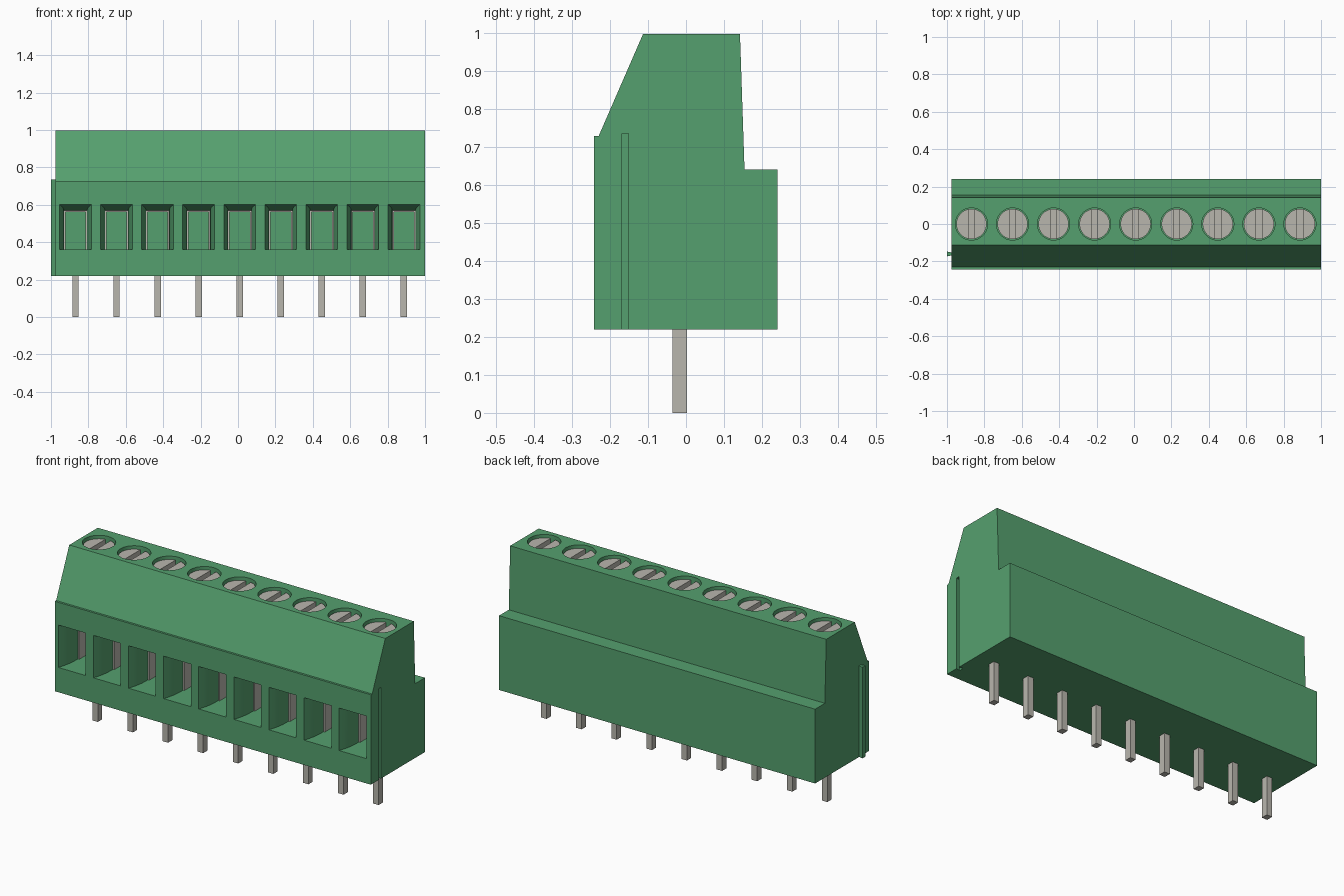
import bpy, bmesh, math
from mathutils import Matrix, Vector

if "Cube" in bpy.data.objects:
    bpy.data.objects.remove(bpy.data.objects["Cube"])

COUNT, PITCH, FIRST = 9, 0.2195, -0.869
CENTRES = [FIRST + i * PITCH for i in range(COUNT)]
X0, X1, BASE, TOP = -0.976, 1.0, 0.22, 0.997


def material(name, colour):
    m = bpy.data.materials.new(name)
    m.use_nodes = True
    m.diffuse_color = (*colour, 1)
    m.node_tree.nodes["Principled BSDF"].inputs["Base Color"].default_value = (*colour, 1)
    return m


GREEN = material("green plastic", (0.091, 0.352, 0.156))
GREY = material("tin grey metal", (0.485, 0.468, 0.423))


def finish(bm, name, mat):
    bmesh.ops.recalc_face_normals(bm, faces=bm.faces[:])
    mesh = bpy.data.meshes.new(name)
    bm.to_mesh(mesh)
    bm.free()
    mesh.materials.append(mat)
    ob = bpy.data.objects.new(name, mesh)
    bpy.context.collection.objects.link(ob)
    return ob


def loft(bm, rings):
    """Skin matching rings of points and cap both ends."""
    rows = [[bm.verts.new(p) for p in ring] for ring in rings]
    n = len(rows[0])
    for a, b in zip(rows, rows[1:]):
        for i in range(n):
            j = (i + 1) % n
            bm.faces.new((a[i], a[j], b[j], b[i]))
    bm.faces.new(rows[0])
    bm.faces.new(rows[-1])


def box(bm, x0, x1, y0, y1, z0, z1):
    loft(bm, [[(x0, y0, z), (x1, y0, z), (x1, y1, z), (x0, y1, z)] for z in (z0, z1)])


def disc(bm, x, radius, z0, z1):
    bmesh.ops.create_cone(bm, cap_ends=True, segments=40, radius1=radius, radius2=radius,
                          depth=z1 - z0, matrix=Matrix.Translation(Vector((x, 0, (z0 + z1) / 2))))


def cut(ob, bm):
    cutter = finish(bm, "cutter", ob.data.materials[0])
    cutter.hide_render = True
    mod = ob.modifiers.new("cut", "BOOLEAN")
    mod.operation, mod.solver, mod.object = "DIFFERENCE", "EXACT", cutter
    bpy.context.view_layer.objects.active = ob
    bpy.ops.object.modifier_apply(modifier=mod.name)
    bpy.data.objects.remove(cutter)


def dovetail(bm, x_narrow, x_wide, z0, z1):
    y = -0.16
    loft(bm, [[(x_narrow, y - 0.008, z), (x_wide, y - 0.013, z),
               (x_wide, y + 0.013, z), (x_narrow, y + 0.008, z)] for z in (z0, z1)])


# Housing: side profile run along x
profile = [(-0.242, BASE), (-0.242, 0.728), (-0.23, 0.728), (-0.113, TOP),
           (0.142, TOP), (0.154, 0.64), (0.241, 0.64), (0.241, BASE)]
bm = bmesh.new()
loft(bm, [[(x, y, z) for y, z in profile] for x in (X0, X1)])
housing = finish(bm, "housing", GREEN)

# Flared wire entries, screw wells and the joining groove
bm = bmesh.new()
for c in CENTRES:
    rings = []
    for y, t in [(-0.26, 0), (-0.242, 0), (-0.21, 0.25), (-0.18, 0.5),
                 (-0.15, 0.75), (-0.12, 1), (0.08, 1)]:
        w = 0.062 + 0.023 * (1 - t) ** 2
        top = 0.57 + 0.03 * (1 - t)
        rings.append([(c - w, y, 0.36), (c + w, y, 0.36), (c + w, y, top), (c - w, y, top)])
    loft(bm, rings)
    disc(bm, c, 0.086, 0.92, 1.05)
dovetail(bm, X1 + 0.002, X1 - 0.024, BASE - 0.05, 0.735)
cut(housing, bm)

# Joining rib on the other end
bm = bmesh.new()
dovetail(bm, X0, -1.0, BASE, 0.735)
finish(bm, "joining_rib", GREEN)

# Slotted screws
bm, slots = bmesh.new(), bmesh.new()
for c in CENTRES:
    disc(bm, c, 0.081, 0.92, 0.98)
    box(slots, c - 0.016, c + 0.016, -0.1, 0.1, 0.945, 1.05)
screws = finish(bm, "screws", GREY)
cut(screws, slots)

# Metal clamp linings inside the entries
bm = bmesh.new()
for c in CENTRES:
    for s in (-1, 1):
        a, b = sorted((c + s * 0.062, c + s * 0.054))
        box(bm, a, b, -0.1, 0.08, 0.36, 0.57)
    box(bm, c - 0.054, c + 0.054, -0.1, 0.08, 0.562, 0.57)
finish(bm, "clamp_linings", GREY)

# Solder pins
bm = bmesh.new()
for c in CENTRES:
    box(bm, c - 0.017, c + 0.017, -0.035, 0.003, 0, BASE + 0.02)
finish(bm, "solder_pins", GREY)

# Smooth the round walls, keep edges sharp
for ob in (housing, screws):
    bpy.ops.object.select_all(action="DESELECT")
    ob.select_set(True)
    bpy.context.view_layer.objects.active = ob
    bpy.ops.object.shade_smooth_by_angle(angle=math.radians(20))
